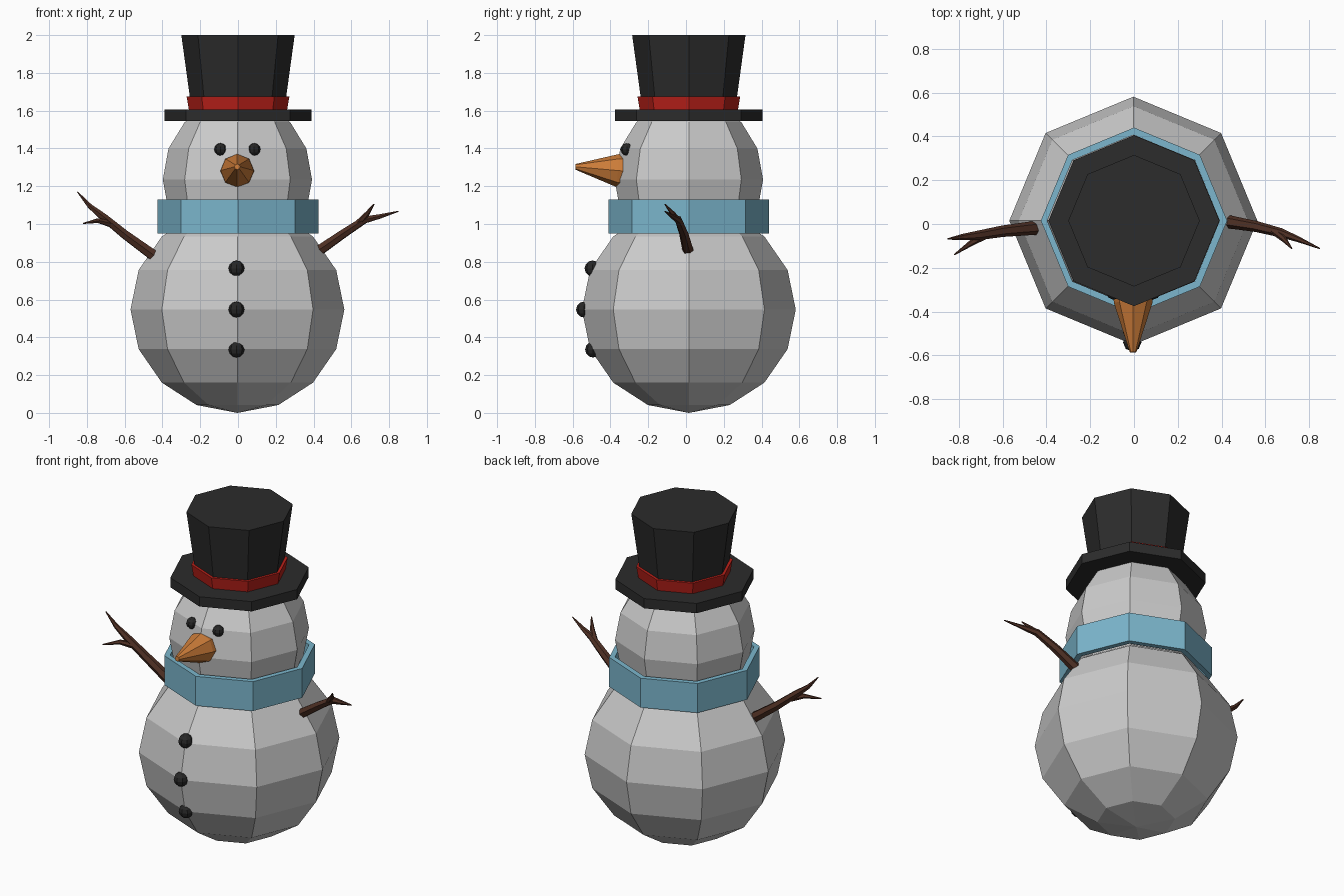
import bpy, bmesh
from math import sin, cos, tau
from mathutils import Vector

if "Cube" in bpy.data.objects:
    bpy.data.objects.remove(bpy.data.objects["Cube"])

CY = 0.015  # depth of the central axis


def material(name, rgb):
    m = bpy.data.materials.new(name)
    m.diffuse_color = (*rgb, 1)
    m.use_nodes = True
    m.node_tree.nodes["Principled BSDF"].inputs["Base Color"].default_value = m.diffuse_color
    return m


BLACK = material("felt_black", (0.025, 0.025, 0.025))
COAL = material("coal", (0.02, 0.02, 0.02))
RED = material("ribbon_red", (0.5, 0.015, 0.01))
BLUE = material("scarf_blue", (0.2, 0.47, 0.61))
ORANGE = material("carrot", (0.6, 0.2, 0.04))
BARK = material("bark", (0.08, 0.03, 0.018))


def finish(bm, name, mat=None):
    bmesh.ops.recalc_face_normals(bm, faces=bm.faces)
    me = bpy.data.meshes.new(name)
    bm.to_mesh(me)
    bm.free()
    ob = bpy.data.objects.new(name, me)
    bpy.context.collection.objects.link(ob)
    if mat:
        me.materials.append(mat)
    return ob


def ball(name, loc, size, mat=None, rings=8):
    bm = bmesh.new()
    bmesh.ops.create_uvsphere(bm, u_segments=8, v_segments=rings, radius=1)
    bmesh.ops.scale(bm, vec=size, verts=bm.verts)
    bmesh.ops.translate(bm, vec=loc, verts=bm.verts)
    return finish(bm, name, mat)


def loft(bm, rings, closed=False):
    """Skin a list of vertex rings; cap the ends unless closed into a loop."""
    n = len(rings[0])
    pairs = list(zip(rings, rings[1:])) + ([(rings[-1], rings[0])] if closed else [])
    for a, b in pairs:
        for i in range(n):
            j = (i + 1) % n
            bm.faces.new((a[i], a[j], b[j], b[i]))
    if not closed:
        bm.faces.new(rings[0])
        bm.faces.new(rings[-1])


def lathe(name, profile, mat, closed=False):
    """Eight-sided turned part from (radius, z) points."""
    bm = bmesh.new()
    rings = [[bm.verts.new((r * cos(tau * i / 8), CY + r * sin(tau * i / 8), z))
              for i in range(8)] for r, z in profile]
    loft(bm, rings, closed)
    return finish(bm, name, mat)


def tube(bm, path, sides):
    """Tapered tube through (x, y, z, radius) points."""
    pts = [Vector(p[:3]) for p in path]
    rings = []
    for k, p in enumerate(pts):
        d = pts[min(k + 1, len(pts) - 1)] - pts[max(k - 1, 0)]
        side = d.cross(Vector((0, 0, 1))).normalized()
        up = side.cross(d).normalized()
        rings.append([bm.verts.new(p + path[k][3] * (side * cos(tau * i / sides)
                     + up * sin(tau * i / sides))) for i in range(sides)])
    loft(bm, rings)


# Snow balls
ball("body", (-0.003, CY, 0.547), (0.566, 0.566, 0.547))
ball("head", (-0.003, CY, 1.235), (0.395, 0.393, 0.43))

# Scarf
lathe("scarf", [(0.425, 0.95), (0.425, 1.13), (0.392, 1.13), (0.392, 0.95)], BLUE, True)

# Top hat
lathe("hat_brim", [(0.39, 1.545), (0.39, 1.605)], BLACK)
lathe("hat_crown", [(0.245, 1.6), (0.3, 2.0)], BLACK)
lathe("hat_band", [(0.26, 1.604), (0.272, 1.675), (0.25, 1.675), (0.24, 1.604)], RED, True)

# Coal eyes and buttons
for side, x in (("left", -0.093), ("right", 0.086)):
    ball(side + "_eye", (x, -0.313, 1.395), (0.033,) * 3, COAL, 6)
for i, (y, z) in enumerate(((-0.495, 0.765), (-0.54, 0.547), (-0.492, 0.335))):
    ball(f"button_{i + 1}", (-0.008, y, z), (0.042,) * 3, COAL, 6)

# Carrot nose
bm = bmesh.new()
tube(bm, [(-0.004, -0.32, 1.28, 0.09), (-0.004, -0.36, 1.283, 0.088),
          (-0.004, -0.585, 1.303, 0.015)], 8)
finish(bm, "nose", ORANGE)

# Forked twig arms
arms = {
    "left_arm": [
        [(-0.445, -0.017, 0.832, 0.032), (-0.6, -0.033, 0.945, 0.026),
         (-0.71, -0.052, 1.035, 0.022), (-0.785, -0.06, 1.095, 0.014),
         (-0.85, -0.068, 1.17, 0.003)],
        [(-0.67, -0.045, 1.0, 0.02), (-0.74, -0.085, 1.018, 0.014),
         (-0.82, -0.14, 1.003, 0.003)]],
    "right_arm": [
        [(0.433, 0.01, 0.862, 0.03), (0.56, -0.012, 0.95, 0.025),
         (0.67, -0.04, 1.022, 0.021), (0.75, -0.07, 1.04, 0.013),
         (0.848, -0.112, 1.067, 0.003)],
        [(0.64, -0.032, 1.005, 0.019), (0.685, -0.07, 1.055, 0.013),
         (0.72, -0.112, 1.105, 0.003)]],
}
for name, branches in arms.items():
    bm = bmesh.new()
    for path in branches:
        tube(bm, path, 6)
    finish(bm, name, BARK)
